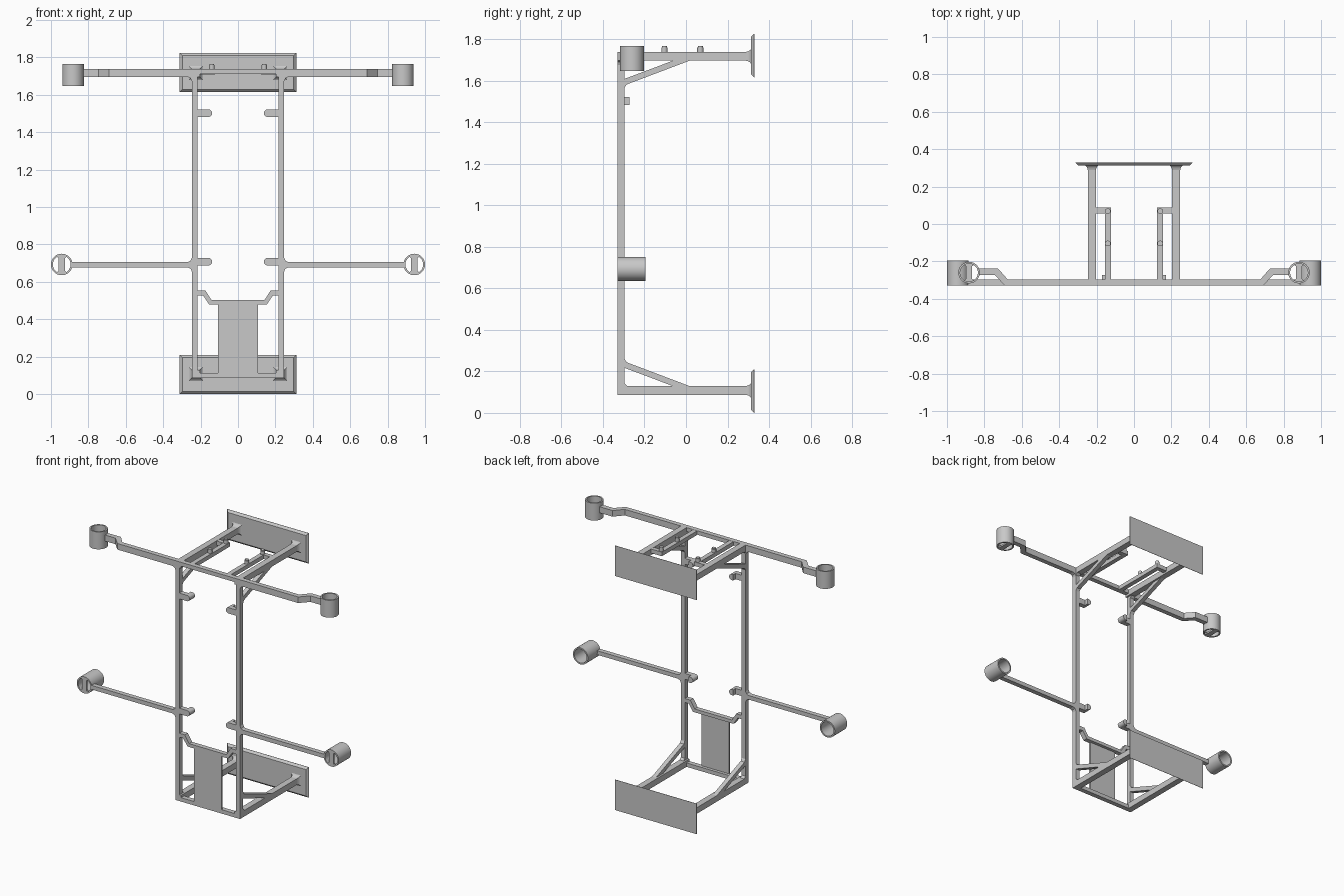
import bpy, bmesh, math

if "Cube" in bpy.data.objects:
    bpy.data.objects.remove(bpy.data.objects["Cube"])

grey = bpy.data.materials.new("light_grey")
grey.diffuse_color = (0.58, 0.58, 0.58, 1)
grey.use_nodes = True
grey.node_tree.nodes["Principled BSDF"].inputs["Base Color"].default_value = grey.diffuse_color


def finish(name, bm, mirror=True, smooth=False):
    bmesh.ops.recalc_face_normals(bm, faces=bm.faces)
    me = bpy.data.meshes.new(name)
    bm.to_mesh(me)
    bm.free()
    me.materials.append(grey)
    ob = bpy.data.objects.new(name, me)
    bpy.context.collection.objects.link(ob)
    if smooth:
        bpy.ops.object.select_all(action='DESELECT')
        ob.select_set(True)
        bpy.context.view_layer.objects.active = ob
        bpy.ops.object.shade_smooth_by_angle(angle=math.radians(35))
    if mirror:
        m = ob.modifiers.new("mirror", 'MIRROR')
        m.use_mirror_merge = False
    return ob


def prism(name, pts, axis, lo, hi, mirror=True, smooth=False):
    """Extrude a flat outline along one axis."""
    place = {'x': lambda a, b, c: (c, a, b),
             'y': lambda a, b, c: (a, c, b),
             'z': lambda a, b, c: (a, b, c)}[axis]
    bm = bmesh.new()
    low = [bm.verts.new(place(a, b, lo)) for a, b in pts]
    high = [bm.verts.new(place(a, b, hi)) for a, b in pts]
    bm.faces.new(low)
    bm.faces.new(high)
    n = len(pts)
    for i in range(n):
        j = (i + 1) % n
        bm.faces.new((low[i], low[j], high[j], high[i]))
    return finish(name, bm, mirror, smooth)


def box(name, x0, x1, y0, y1, z0, z1, mirror=True):
    return prism(name, [(x0, y0), (x1, y0), (x1, y1), (x0, y1)], 'z', z0, z1, mirror)


def loft(name, x0, x1, z0, z1, steps, mirror=True):
    """Rectangle lofted along y; each step is (y, outward growth)."""
    bm = bmesh.new()
    rings = [[bm.verts.new(p) for p in
              ((x0 - g, y, z0 - g), (x1 + g, y, z0 - g), (x1 + g, y, z1 + g), (x0 - g, y, z1 + g))]
             for y, g in steps]
    bm.faces.new(rings[0])
    bm.faces.new(rings[-1])
    for a, b in zip(rings, rings[1:]):
        for i in range(4):
            j = (i + 1) % 4
            bm.faces.new((a[i], a[j], b[j], b[i]))
    return finish(name, bm, mirror, True)


def cup(name, centre, axis, lo, hi, r=0.0575, wall=0.01, n=48):
    """Open tube with a waisted strap across its base."""
    place = {'y': lambda a, b, c: (a, c, b), 'z': lambda a, b, c: (a, b, c)}[axis]
    bm = bmesh.new()
    rings = []
    for i in range(n):
        t = 2 * math.pi * i / n
        rings.append([bm.verts.new(place(centre[0] + q * math.cos(t),
                                         centre[1] + q * math.sin(t), h))
                      for q, h in ((r, lo), (r, hi), (r - wall, hi), (r - wall, lo))])
    for i in range(n):
        a, b = rings[i], rings[(i + 1) % n]
        for k in range(4):
            m = (k + 1) % 4
            bm.faces.new((a[k], a[m], b[m], b[k]))
    finish(name, bm, smooth=True)
    side = [(0.012, -0.052), (0.026, -0.042), (0.017, -0.034),
            (0.017, 0.034), (0.026, 0.042), (0.012, 0.052)]
    pts = side + [(-x, y) for x, y in reversed(side)]
    prism(name + "_base_strap", [(centre[0] + x, centre[1] + y) for x, y in pts],
          axis, lo, lo + 0.012)


F0, F1 = -0.33, -0.297       # front and back of the front frame
X0, X1 = 0.217, 0.247        # inner and outer side of the posts
TOP = 1.825                  # z + mirrored z of upper and lower frames

# Upright posts
box("post", X0, X1, F0, F1, 0.087, 1.738)

# Upper and lower frames share one layout, flipped in height
for label, flip in (("lower", False), ("upper", True)):
    def h(z):
        return TOP - z if flip else z

    zc = h(0.108)
    box(label + "_rail", 0.204, X1, F0, 0.32, zc - 0.021, zc + 0.021)
    box(label + "_cross_bar", -X0, X0, F0, F1, *sorted((h(0.087), h(0.114))), False)
    prism(label + "_brace", [(F1, h(0.248)), (0.02, h(0.128)), (-0.06, h(0.128)),
                             (F1, h(0.217))], 'x', X0, X1)
    # Small fillets where the brace and rail meet the post
    prism(label + "_brace_fillet", [(F1 - 0.002, h(0.265)), (F1 + 0.012, h(0.242)),
                                    (F1 - 0.002, h(0.235))], 'x', X0, X1)
    prism(label + "_corner_fillet", [(F1 - 0.002, h(0.145)), (F1 + 0.015, h(0.128)),
                                     (F1 - 0.002, h(0.128))], 'x', X0, X1)
    # Concave flared foot of the rail and its bevelled wall plate
    loft(label + "_rail_flare", 0.204, X1, zc - 0.021, zc + 0.021,
         [(0.288, 0), (0.300, 0.003), (0.308, 0.008), (0.313, 0.014), (0.316, 0.02)])
    pz = h(0.105)
    loft(label + "_plate", -0.312, 0.312, pz - 0.105, pz + 0.105,
         [(0.314, -0.014), (0.318, -0.010), (0.326, -0.002), (0.328, 0), (0.33, 0)], False)

# Upper side arms, stepping back to the upright cups
prism("upper_side_arm", [(X1, F0), (0.69, F0), (0.745, -0.272), (0.832, -0.272),
                         (0.832, -0.238), (0.727, -0.238), (0.675, F1), (X1, F1)],
      'z', 1.696, 1.738)
cup("upper_cup", (0.882, -0.26), 'z', 1.646, 1.766)

# Lower side arms with the backward facing cups
box("lower_side_arm", X1, 0.89, F0, F1, 0.678, 0.706)
cup("lower_cup", (0.9425, 0.693), 'y', F0, -0.195)

# Fillets between the arms and posts
for z, s in ((1.696, -1), (0.678, -1), (0.706, 1)):
    prism("arm_fillet", [(X1, z), (X1 + 0.022, z), (X1 + 0.007, z + s * 0.007),
                         (X1, z + s * 0.022)], 'y', F0, F1)

# Hooked pegs on the posts: rounded tip with a nub pointing back
for z in (1.502, 0.708):
    tip = [(0.158 - 0.02 * math.sin(t), z + 0.02 * math.cos(t))
           for t in [math.pi * i / 10 for i in range(11)]]
    prism("peg", [(X0 + 0.005, z + 0.02)] + tip + [(X0 + 0.005, z - 0.02)],
          'y', F0, F1, smooth=True)
    prism("peg_nub", tip + [(0.170, z - 0.02), (0.170, z + 0.02)],
          'y', F1, -0.272, smooth=True)

# Inner hanging arms beside the upper rails, with upright pins
prism("inner_arm", [(0.123, F1), (0.155, F1), (0.155, 0.057), (0.206, 0.057),
                    (0.206, 0.088), (0.123, 0.088)], 'z', 1.709, 1.737)
for y in (0.069, -0.104):
    for name, r, z0, z1 in (("pin", 0.015, 1.73, 1.76), ("pin_tip", 0.012, 1.76, 1.766)):
        prism(name, [(0.14 + r * math.cos(math.tau * i / 20),
                      y + r * math.sin(math.tau * i / 20)) for i in range(20)],
              'z', z0, z1, smooth=True)

# Dropped bracket and front panel
prism("panel_bracket", [(X0 + 0.005, 0.555), (0.175, 0.555), (0.142, 0.503), (0, 0.503),
                        (0, 0.48), (0.155, 0.48), (0.187, 0.528), (X0 + 0.005, 0.528)],
      'y', F0, F1)
box("front_panel", -0.106, 0.106, F0, F0 + 0.012, 0.11, 0.503, False)
